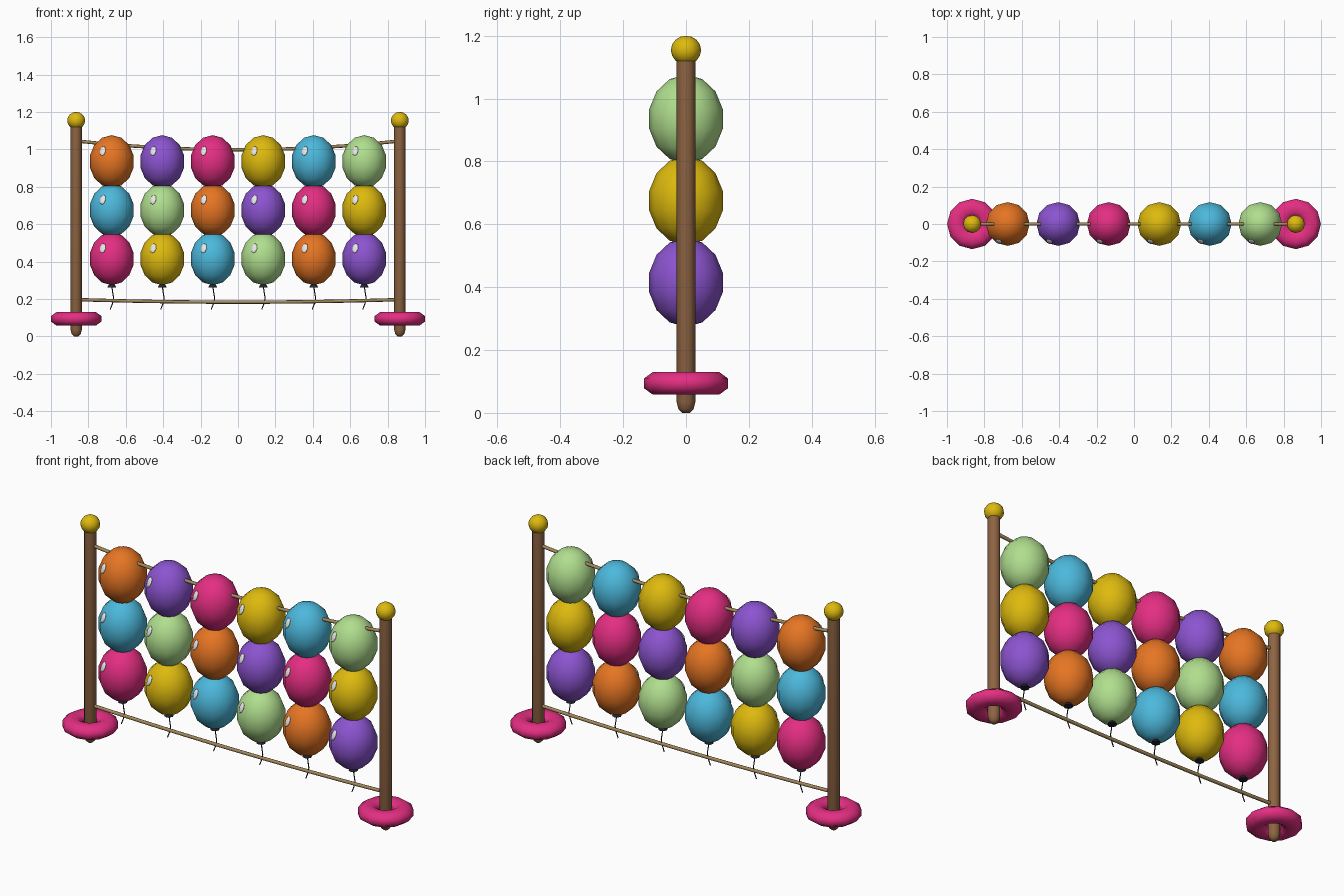
import bpy, bmesh, math
from mathutils import Vector, Matrix

if "Cube" in bpy.data.objects:
    bpy.data.objects.remove(bpy.data.objects["Cube"])


def material(name, rgb):
    m = bpy.data.materials.new(name)
    lin = [(c / 255 / 12.92) if c < 10 else ((c / 255 + 0.055) / 1.055) ** 2.4 for c in rgb]
    m.diffuse_color = (*lin, 1)
    m.use_nodes = True
    m.node_tree.nodes["Principled BSDF"].inputs["Base Color"].default_value = m.diffuse_color
    return m


MATS = {n: material(n, c) for n, c in {
    "orange": (230, 117, 35), "purple": (140, 84, 208), "pink": (228, 46, 130),
    "yellow": (222, 186, 14), "blue": (76, 184, 220), "green": (176, 222, 142),
    "wood brown": (142, 100, 66), "rope tan": (164, 138, 92),
    "knot black": (34, 36, 48), "highlight white": (240, 240, 240)}.items()}


def finish(name, bm, mat, angle=180):
    bmesh.ops.recalc_face_normals(bm, faces=bm.faces)
    me = bpy.data.meshes.new(name)
    bm.to_mesh(me)
    bm.free()
    me.materials.append(MATS[mat])
    ob = bpy.data.objects.new(name, me)
    bpy.context.collection.objects.link(ob)
    bpy.ops.object.select_all(action='DESELECT')
    ob.select_set(True)
    bpy.context.view_layer.objects.active = ob
    bpy.ops.object.shade_smooth_by_angle(angle=math.radians(angle))
    return ob


def ellipsoid(name, mat, loc, size, seg, rings, rot=Matrix()):
    bm = bmesh.new()
    m = Matrix.Translation(loc) @ rot @ Matrix.Diagonal((*size, 1))
    bmesh.ops.create_uvsphere(bm, u_segments=seg, v_segments=rings, radius=1, matrix=m)
    return finish(name, bm, mat)


def lathe(name, mat, profile, x, seg, closed=False, angle=50):
    """Spin (radius, z) points around a vertical axis at x."""
    bm = bmesh.new()
    rings = [[bm.verts.new((x + r * math.cos(a), r * math.sin(a), z))
              for a in (2 * math.pi * i / seg for i in range(seg))] for r, z in profile]
    pairs = list(zip(rings, rings[1:]))
    if closed:
        pairs.append((rings[-1], rings[0]))
    for lo, hi in pairs:
        for i in range(seg):
            j = (i + 1) % seg
            bm.faces.new((lo[i], lo[j], hi[j], hi[i]))
    if not closed:
        bm.faces.new(rings[0])
        bm.faces.new(rings[-1])
    return finish(name, bm, mat, angle)


def tube(name, mat, pts, radius, seg):
    """Round tube through points lying in the xz plane."""
    bm = bmesh.new()
    pts = [Vector((x, 0, z)) for x, z in pts]
    rings = []
    for k, p in enumerate(pts):
        d = (pts[min(k + 1, len(pts) - 1)] - pts[max(k - 1, 0)]).normalized()
        n = d.cross(Vector((0, 1, 0)))
        rings.append([bm.verts.new(p + radius * (n * math.cos(a) + Vector((0, 1, 0)) * math.sin(a)))
                      for a in (2 * math.pi * i / seg for i in range(seg))])
    for lo, hi in zip(rings, rings[1:]):
        for i in range(seg):
            j = (i + 1) % seg
            bm.faces.new((lo[i], lo[j], hi[j], hi[i]))
    bm.faces.new(rings[0])
    bm.faces.new(rings[-1])
    return finish(name, bm, mat, 60)


# Posts with rounded feet, ball finials and ring-shaped bases
POST_X = 0.865
for side, x in (("left", -POST_X), ("right", POST_X)):
    lathe(side + "_post", "wood brown",
          [(0.012, 0), (0.024, 0.012), (0.03, 0.035), (0.03, 1.13)], x, 12)
    ellipsoid(side + "_finial", "yellow", (x, 0, 1.154), (0.048, 0.048, 0.046), 12, 8)
    ring = [(0.085 + 0.0535 * math.cos(a), 0.094 + 0.039 * math.sin(a))
            for a in (math.radians(22.5 + 45 * i) for i in range(8))]
    lathe(side + "_base", "pink", ring, x, 12, closed=True, angle=180)

# Sagging ropes between the posts
for name, z_end, sag in (("top_rope", 1.045, 0.047), ("bottom_rope", 0.197, 0.014)):
    ts = [-1 + i / 6 for i in range(13)]
    tube(name, "rope tan", [(t * POST_X, z_end - sag * (1 - t * t)) for t in ts], 0.009, 8)

# Balloon grid; the colour order shifts by two on each lower row
COLOURS = ["orange", "purple", "pink", "yellow", "blue", "green"]
for row in range(3):
    for col in range(6):
        x, z = -0.675 + 0.27 * col, 0.935 - 0.26 * row
        tag = f"_{row + 1}_{col + 1}"
        ellipsoid("balloon" + tag, COLOURS[(col - 2 * row) % 6], (x, 0, z),
                  (0.12, 0.12, 0.141), 12, 7)
        # Shine spot lying on the upper left of the front
        off = Vector((-0.048, -0.094, 0.056))
        normal = Vector((off.x / 0.0144, off.y / 0.0144, off.z / 0.02))
        rot = normal.to_track_quat('Z', 'Y').to_matrix().to_4x4()
        ellipsoid("shine" + tag, "highlight white", Vector((x, 0, z)) + off,
                  (0.018, 0.028, 0.007), 8, 6, rot)

# Knots and strings under the bottom row
for col in range(6):
    x = -0.675 + 0.27 * col
    lathe(f"knot_{col + 1}", "knot black", [(0.023, 0.262), (0.021, 0.268), (0.008, 0.285)], x, 8)
    tube(f"string_{col + 1}", "knot black",
         [(x, 0.27), (x + 0.005, 0.235), (x + 0.01, 0.205), (x + 0.004, 0.175), (x - 0.008, 0.145)],
         0.0028, 6)
